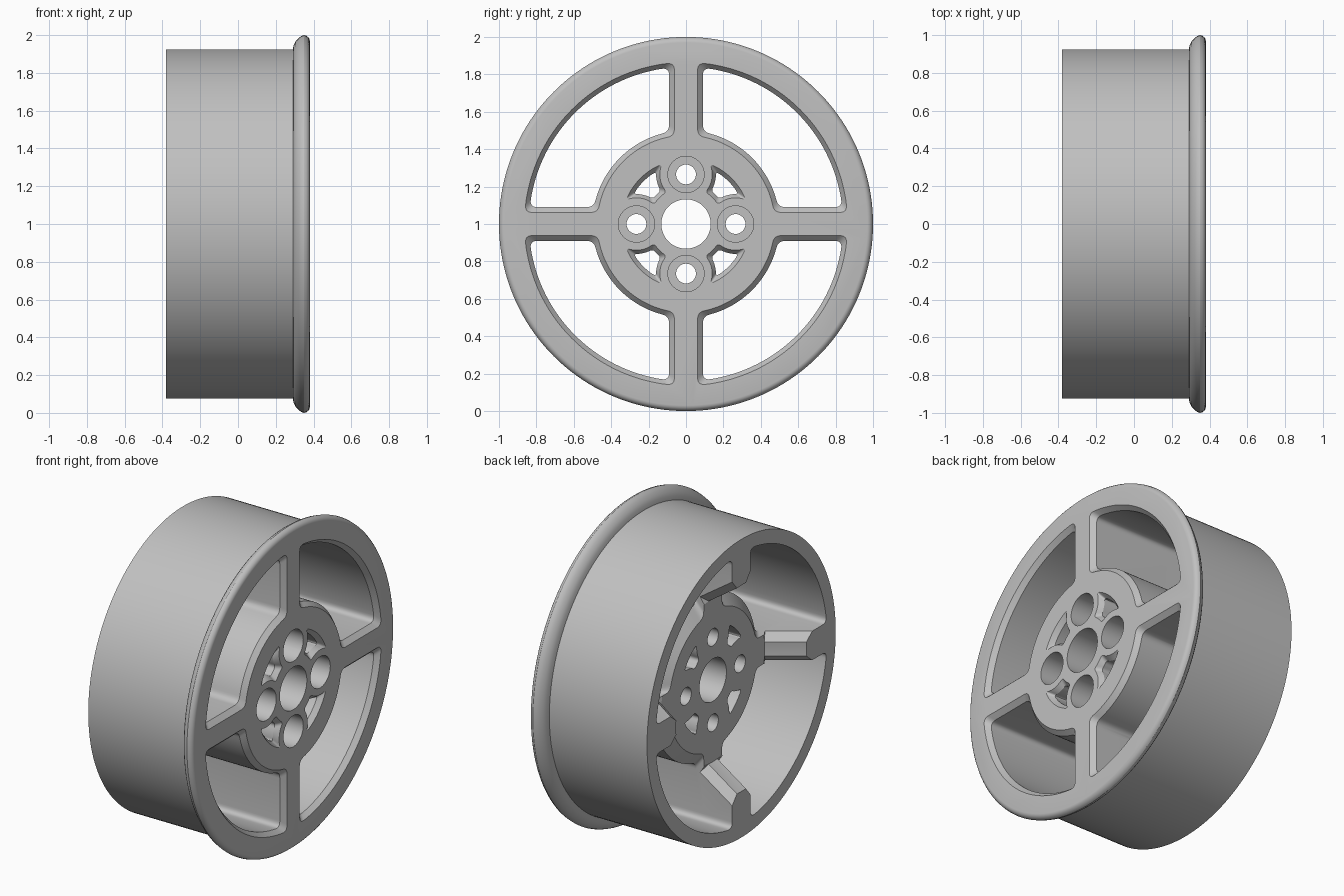
import bpy, bmesh, math
from mathutils import Matrix, Vector

old = bpy.data.objects.get("Cube")
if old:
    bpy.data.objects.remove(old, do_unlink=True)

FRONT, BACK, BEYOND = 0.38, -0.38, 0.5
HUB_BACK, BOLT_RING = -0.185, 0.265

grey = bpy.data.materials.new("light grey")
grey.use_nodes = True
grey.diffuse_color = (0.53, 0.53, 0.53, 1)
grey.node_tree.nodes["Principled BSDF"].inputs["Base Color"].default_value = (0.53, 0.53, 0.53, 1)


def loft(name, rings, turn=0):
    """Closed solid through rings of equal point count, turned about the axle."""
    bm = bmesh.new()
    loops = [[bm.verts.new(p) for p in ring] for ring in rings]
    n = len(loops[0])
    for a, b in zip(loops, loops[1:]):
        for i in range(n):
            j = (i + 1) % n
            bm.faces.new((a[i], a[j], b[j], b[i]))
    bm.faces.new(loops[0])
    bm.faces.new(loops[-1])
    bmesh.ops.recalc_face_normals(bm, faces=bm.faces[:])
    bm.transform(Matrix.Rotation(turn, 4, 'X'))
    mesh = bpy.data.meshes.new(name)
    bm.to_mesh(mesh)
    bm.free()
    obj = bpy.data.objects.new(name, mesh)
    bpy.context.collection.objects.link(obj)
    return obj


def lathe(name, profile, n=144, offset=0, turn=0):
    """Round solid along the axle from (x, radius) pairs."""
    rings = [[(x, offset + r * math.cos(math.tau * i / n), r * math.sin(math.tau * i / n))
              for i in range(n)] for x, r in profile]
    return loft(name, rings, turn)


def side(p, q, centre=None, steps=1, trim=0.03):
    """Points from p to q, straight or along an arc, stopping short of both ends."""
    p, q = Vector(p), Vector(q)
    if centre is None:
        length, at = (q - p).length, lambda t: p.lerp(q, t)
    else:
        c = Vector(centre)
        r = (p - c).length
        a = math.atan2(p.y - c.y, p.x - c.x)
        d = math.remainder(math.atan2(q.y - c.y, q.x - c.x) - a, math.tau)
        length = abs(d) * r
        at = lambda t: c + r * Vector((math.cos(a + d * t), math.sin(a + d * t)))
    t0 = trim / length
    return [at(t0 + (1 - 2 * t0) * i / steps) for i in range(steps + 1)]


def rounded(corners, centres, steps, trim):
    """Outline with arcs or lines between corners and rounded corners."""
    n = len(corners)
    sides = [side(corners[i], corners[(i + 1) % n], centres[i], steps[i], trim) for i in range(n)]
    out = []
    for i in range(n):
        out += sides[i]
        a, c, b = sides[i][-1], corners[(i + 1) % n], sides[(i + 1) % n][0]
        for k in range(1, 6):
            t = k / 6
            out.append(a * (1 - t) ** 2 + Vector(c) * 2 * t * (1 - t) + b * t * t)
    return out


def opening(half_width, hub, rim):
    """Quarter opening between two spokes, the hub and the rim."""
    w = half_width
    ro, ri = math.sqrt(rim * rim - w * w), math.sqrt(hub * hub - w * w)
    corners = [(ro, w), (w, ro), (w, ri), (ri, w)]
    return rounded(corners, [(0, 0), None, (0, 0), None], [36, 1, 24, 1], 0.04)


def window(inner, outer, boss):
    """Small hub window hugging the bolt bosses."""
    def corner(r):
        a = math.acos((r * r + BOLT_RING ** 2 - boss ** 2) / (2 * r * BOLT_RING))
        return (r * math.cos(a), r * math.sin(a))
    o, i = corner(outer), corner(inner)
    corners = [o, o[::-1], i[::-1], i]
    centres = [(0, 0), (0, BOLT_RING), (0, 0), (BOLT_RING, 0)]
    return rounded(corners, centres, [10, 8, 6, 8], 0.022)


def stack(layers):
    return [[(x, p[0], p[1]) for p in outline] for x, outline in layers]


# Solid wheel blank with rolled flange
wheel = lathe("wheel", [(BACK, 0.925), (0.29, 0.925), (0.295, 0.948), (0.305, 0.967),
                        (0.32, 0.984), (0.335, 0.995), (0.35, 1.0), (0.362, 0.997),
                        (0.372, 0.989), (0.378, 0.98), (FRONT, 0.97)], n=160)
wheel.location.z = 1
wheel.data.materials.append(grey)
cutters = []

# Four spoke openings, flared at the front and around the back of the hub
wide, plain, back = opening(0.062, 0.474, 0.864), opening(0.09, 0.5, 0.84), opening(0.09, 0.43, 0.84)
quarters = [k * math.pi / 2 for k in range(4)]
for t in quarters:
    cutters.append(loft("spoke_opening", stack([
        (-BEYOND, back), (HUB_BACK, back), (-0.13, plain),
        (0.35, plain), (FRONT, wide), (BEYOND, wide)]), t))

# Hollow behind the hub, sloping out along the spokes
slope_start, slope_end = Vector((HUB_BACK, 0.507)), Vector((-0.41, 0.66))
cutters.append(lathe("hub_recess", [(HUB_BACK, slope_start.y), (slope_end.x, slope_end.y)], n=150))

# Chamfers along the sloping back edges of the spokes
d = (slope_end - slope_start).normalized()
normal = Vector((-d.y, 0, d.x))
c = 0.045
for t in quarters:
    for s in (-1, 1):
        across = Vector((0, s, 0))
        rings = []
        for p in (slope_start, slope_end):
            e = Vector((p.x, 0.09 * s, p.y))
            rings.append([e + c * (a * across + b * normal) for a, b in ((-2, 1), (1, -2), (2, 2))])
        cutters.append(loft("spoke_chamfer", rings, t))

# Axle hole, bolt holes with deep counterbores, and hub windows
cutters.append(lathe("axle_hole", [(-BEYOND, 0.132), (BEYOND, 0.132)], n=64))
flare, throat = window(0.2, 0.345, 0.14), window(0.222, 0.322, 0.16)
for t in quarters:
    cutters.append(lathe("bolt_bore", [(-BEYOND, 0.053), (-0.1, 0.053), (-0.1, 0.097),
                                       (BEYOND, 0.097)], n=40, offset=BOLT_RING, turn=t))
    cutters.append(loft("hub_window", stack([
        (-BEYOND, throat), (0.35, throat), (FRONT, flare), (BEYOND, flare)]), t))

# Cut everything out and bake the result
for cutter in cutters:
    cutter.location.z = 1
    cutter.hide_render = True
    mod = wheel.modifiers.new(cutter.name, 'BOOLEAN')
    mod.operation, mod.solver, mod.object = 'DIFFERENCE', 'EXACT', cutter
bpy.context.view_layer.update()
baked = bpy.data.meshes.new_from_object(wheel.evaluated_get(bpy.context.evaluated_depsgraph_get()))
wheel.modifiers.clear()
wheel.data = baked
baked.materials.clear()
baked.materials.append(grey)
for cutter in cutters:
    bpy.data.objects.remove(cutter, do_unlink=True)

for obj in bpy.context.selected_objects:
    obj.select_set(False)
wheel.select_set(True)
bpy.context.view_layer.objects.active = wheel
bpy.ops.object.shade_smooth_by_angle(angle=math.radians(28))
